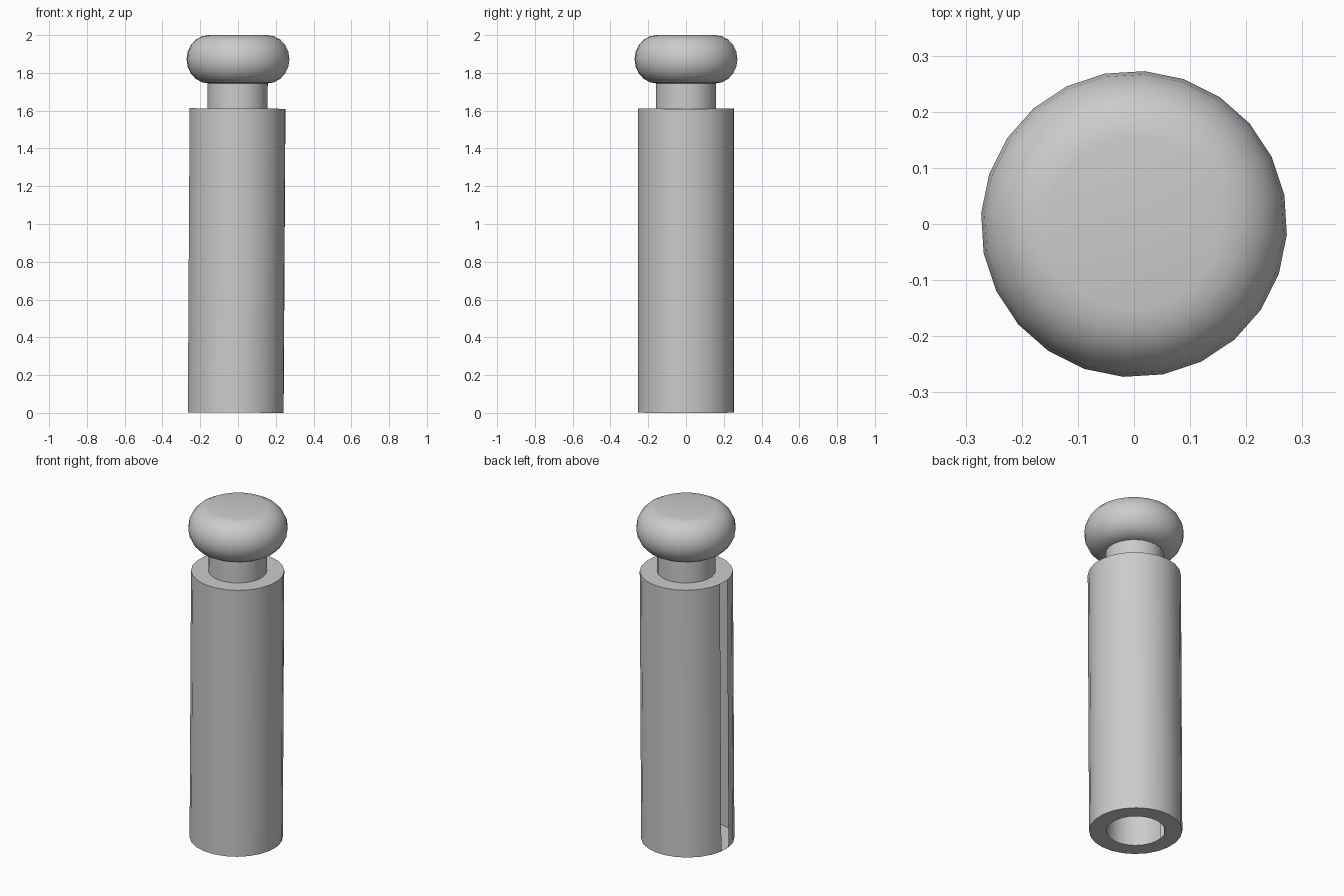
import bpy, bmesh, math
from mathutils import Vector

cube = bpy.data.objects.get("Cube")
if cube:
    bpy.data.objects.remove(cube)

SIDES = 24
STEP = 2 * math.pi / SIDES
LEAN = 0.006

grey = bpy.data.materials.new("plain grey")
grey.use_nodes = True
tone = (0.6, 0.6, 0.6, 1)
grey.diffuse_color = tone
grey.node_tree.nodes["Principled BSDF"].inputs["Base Color"].default_value = tone


def lathe(name, profile, start, gaps=(), capped=False):
    """Spin (radius, z) points about z; gaps lists (band, side) faces left open."""
    bm = bmesh.new()
    rings = [[bm.verts.new((r * math.cos(start + i * STEP),
                            r * math.sin(start + i * STEP), z))
              for i in range(SIDES)] for r, z in profile]
    for band, (low, high) in enumerate(zip(rings, rings[1:])):
        for i in range(SIDES):
            if (band, i) not in gaps:
                j = (i + 1) % SIDES
                bm.faces.new((low[i], low[j], high[j], high[i]))
    if capped:
        bm.faces.new(rings[0][::-1])
        bm.faces.new(rings[-1])
    mesh = bpy.data.meshes.new(name)
    bm.to_mesh(mesh)
    bm.free()
    obj = bpy.data.objects.new(name, mesh)
    bpy.context.collection.objects.link(obj)
    mesh.materials.append(grey)
    bpy.ops.object.select_all(action='DESELECT')
    obj.select_set(True)
    bpy.context.view_layer.objects.active = obj
    bpy.ops.object.shade_smooth_by_angle(angle=math.radians(40))
    return obj


# Hollow sleeve: bottom ring, outer wall with one open strip, top ring
seam = math.radians(171)
sleeve = lathe("sleeve", [(0.16, 0), (0.255, 0), (0.255, 1.61), (0.16, 1.61)],
               seam, gaps={(1, 0)})

# Inner tube lines the bore and rises above the sleeve as the neck
inner_tube = lathe("inner_tube_bore", [(0.16, 0), (0.16, 1.61)],
                   seam, gaps={(0, SIDES - 1)})
neck = lathe("neck", [(0.16, 1.61), (0.16, 1.765)], seam)

# The shaft leans slightly
for part in (sleeve, inner_tube, neck):
    part.rotation_euler.y = LEAN
    part.location = Vector((-0.012, 0, 0.0015))

# Rounded knob with flat top and bottom
ARC = 10
knob_profile = [(0.155 + 0.118 * math.cos(a), 1.872 + 0.128 * math.sin(a))
                for a in (math.pi * (k / ARC - 0.5) for k in range(ARC + 1))]
lathe("knob", knob_profile, math.radians(11), capped=True)
